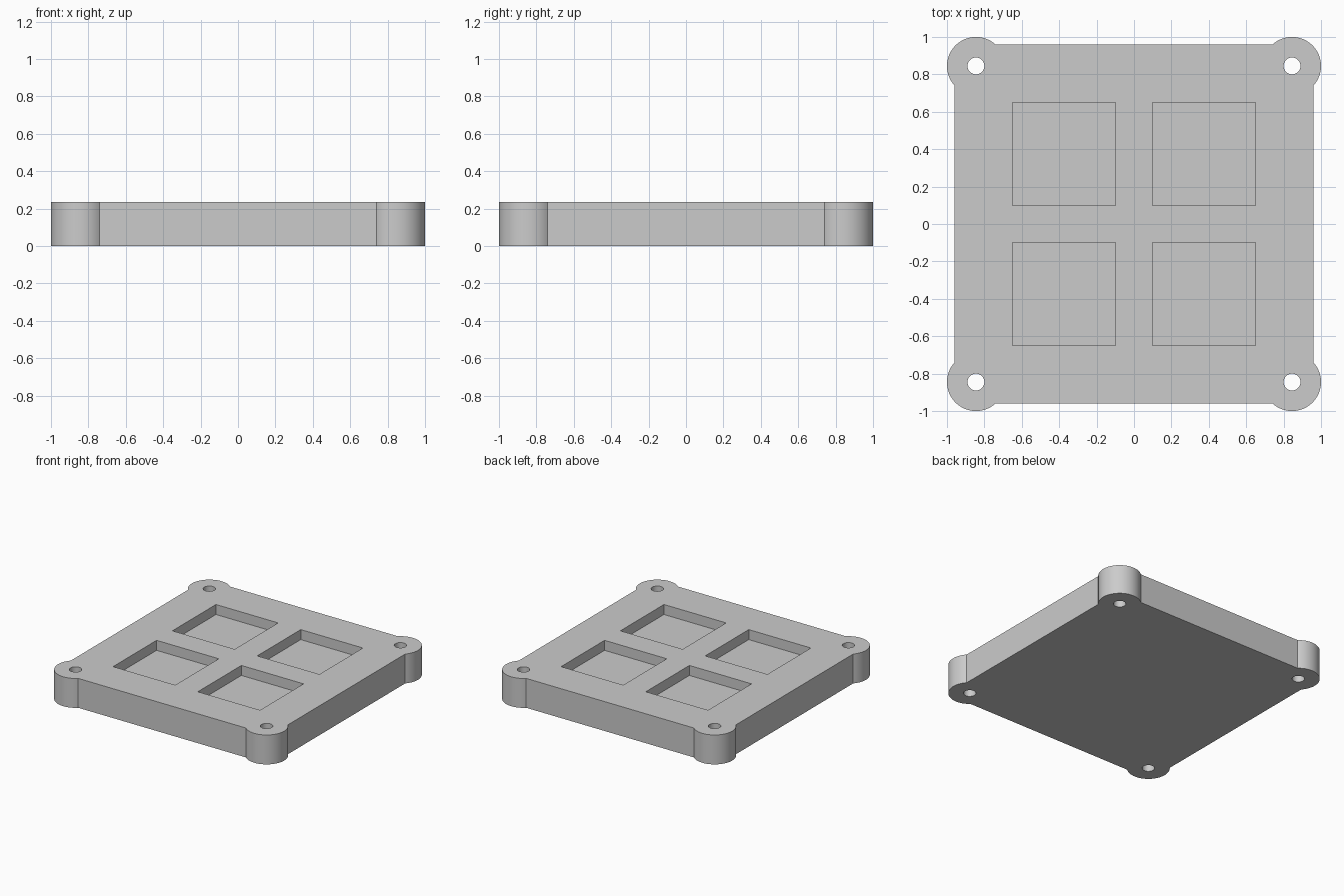
import bpy, bmesh, math

if "Cube" in bpy.data.objects:
    bpy.data.objects.remove(bpy.data.objects["Cube"], do_unlink=True)

HEIGHT = 0.235         # plate thickness
HALF = 0.96            # half width of the square body
EAR, EAR_R = 0.845, 0.155   # corner lug centre and radius
HOLE_R = 0.045
POCKET_MID, POCKET_HALF, POCKET_DEPTH = 0.375, 0.275, 0.08

# Single grey material
grey = bpy.data.materials.new("light grey")
grey.use_nodes = True
colour = (0.6, 0.6, 0.6, 1)
grey.diffuse_color = colour
grey.node_tree.nodes["Principled BSDF"].inputs["Base Color"].default_value = colour


def add_prism(bm, points, z0, z1):
    """Closed prism from a counter-clockwise outline."""
    low = [bm.verts.new((x, y, z0)) for x, y in points]
    high = [bm.verts.new((x, y, z1)) for x, y in points]
    bm.faces.new(low[::-1])
    bm.faces.new(high)
    n = len(points)
    for i in range(n):
        j = (i + 1) % n
        bm.faces.new((low[i], low[j], high[j], high[i]))


def arc(cx, cy, r, start, end, steps):
    return [(cx + r * math.cos(start + (end - start) * i / steps),
             cy + r * math.sin(start + (end - start) * i / steps))
            for i in range(steps + 1)]


def make_object(name, bm):
    mesh = bpy.data.meshes.new(name)
    bm.to_mesh(mesh)
    bm.free()
    mesh.materials.append(grey)
    obj = bpy.data.objects.new(name, mesh)
    bpy.context.collection.objects.link(obj)
    return obj


# Plate outline: square body with a round lug at each corner
inset = HALF - EAR
sweep_end = math.pi - math.asin(inset / EAR_R)
sweep_start = math.pi / 2 - sweep_end
outline = []
for k in range(4):
    turn = k * math.pi / 2
    angle = math.pi / 4 + turn
    cx = EAR * math.sqrt(2) * math.cos(angle)
    cy = EAR * math.sqrt(2) * math.sin(angle)
    outline += arc(cx, cy, EAR_R, sweep_start + turn, sweep_end + turn, 40)
bm = bmesh.new()
add_prism(bm, outline, 0, HEIGHT)
plate = make_object("base_plate", bm)

# Cutter: four square pockets and four through holes
bm = bmesh.new()
for sx in (-1, 1):
    for sy in (-1, 1):
        px, py, h = sx * POCKET_MID, sy * POCKET_MID, POCKET_HALF
        add_prism(bm, [(px - h, py - h), (px + h, py - h),
                       (px + h, py + h), (px - h, py + h)],
                  HEIGHT - POCKET_DEPTH, HEIGHT + 0.1)
        circle = arc(sx * EAR, sy * EAR, HOLE_R, 0, 2 * math.pi, 48)[:-1]
        add_prism(bm, circle, -0.1, HEIGHT + 0.1)
cutter = make_object("pocket_and_hole_cutter", bm)
cutter.hide_render = True

# Cut, then discard the cutter
cut = plate.modifiers.new("cut", 'BOOLEAN')
cut.operation = 'DIFFERENCE'
cut.solver = 'EXACT'
cut.object = cutter
bpy.ops.object.select_all(action='DESELECT')
plate.select_set(True)
bpy.context.view_layer.objects.active = plate
bpy.ops.object.modifier_apply(modifier=cut.name)
bpy.data.objects.remove(cutter, do_unlink=True)

# Round walls smooth, edges sharp
bpy.ops.object.shade_smooth_by_angle(angle=math.radians(30))
